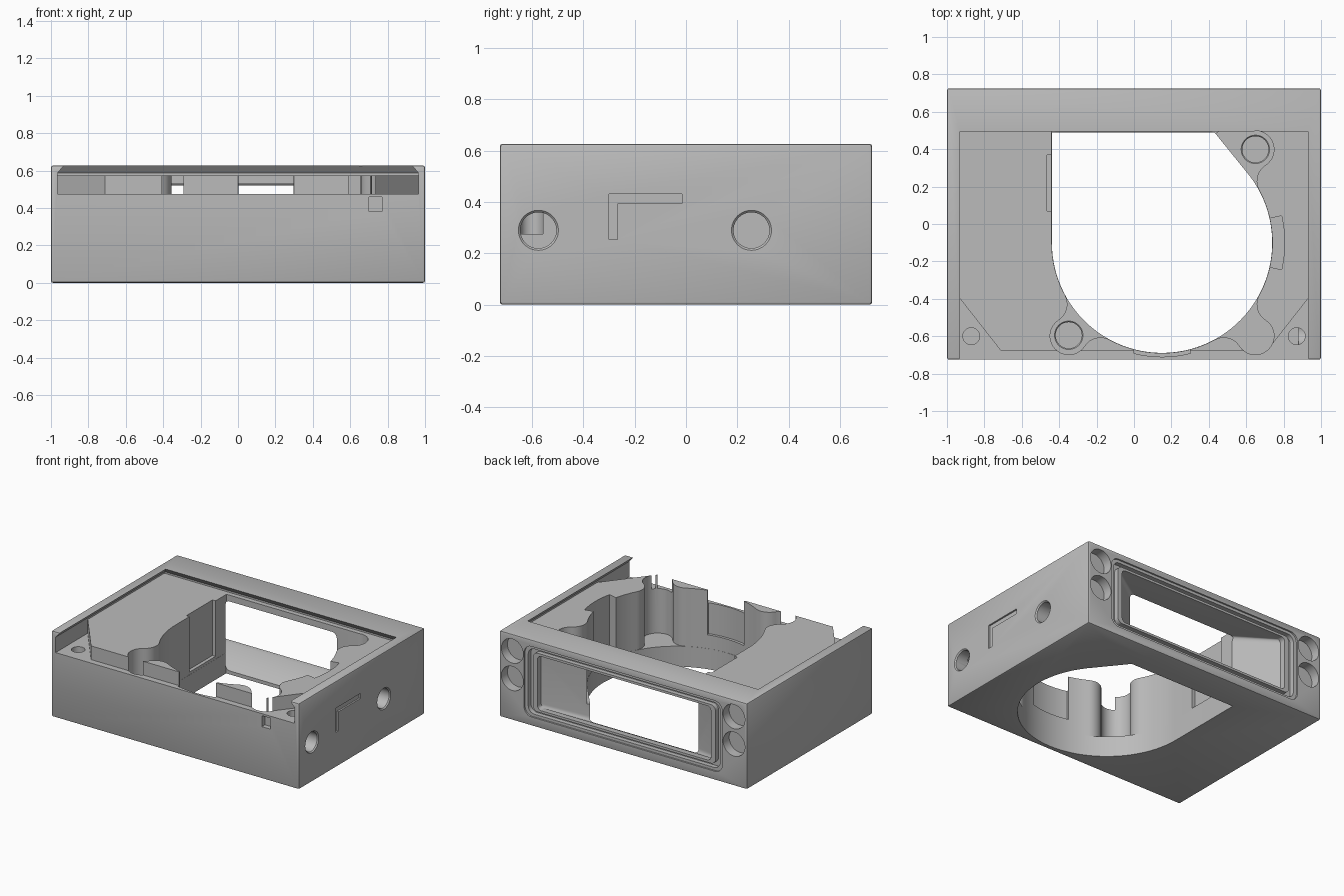
import bpy, bmesh, math
from mathutils import Vector

cube = bpy.data.objects.get("Cube")
if cube:
    bpy.data.objects.remove(cube, do_unlink=True)

grey = bpy.data.materials.new("plain grey")
grey.use_nodes = True
grey.diffuse_color = (0.5, 0.5, 0.5, 1)
grey.node_tree.nodes["Principled BSDF"].inputs["Base Color"].default_value = (0.5, 0.5, 0.5, 1)


def loft(name, rings, closed=False):
    """Skin equal-length rings of points; cap the ends, or join last to first."""
    bm = bmesh.new()
    loops = [[bm.verts.new(p) for p in ring] for ring in rings]
    pairs = list(zip(loops, loops[1:]))
    if closed:
        pairs.append((loops[-1], loops[0]))
    else:
        bm.faces.new(loops[0])
        bm.faces.new(loops[-1])
    n = len(loops[0])
    for a, b in pairs:
        for i in range(n):
            j = (i + 1) % n
            bm.faces.new((a[i], a[j], b[j], b[i]))
    bmesh.ops.recalc_face_normals(bm, faces=bm.faces)
    mesh = bpy.data.meshes.new(name)
    bm.to_mesh(mesh)
    bm.free()
    obj = bpy.data.objects.new(name, mesh)
    bpy.context.collection.objects.link(obj)
    mesh.materials.append(grey)
    return obj


def level(outline, z):
    return [(x, y, z) for x, y in outline]


def prism(name, outline, z0, z1):
    return loft(name, [level(outline, z0), level(outline, z1)])


def rect(x0, x1, y0, y1):
    return [(x0, y0), (x1, y0), (x1, y1), (x0, y1)]


def arc(c, r, a0, a1, n=12):
    """Points on an arc, angles in degrees."""
    steps = [math.radians(a0 + (a1 - a0) * i / n) for i in range(n + 1)]
    return [(c[0] + r * math.cos(a), c[1] + r * math.sin(a)) for a in steps]


def round_rect(x0, x1, z0, z1, r, y):
    pts = []
    for i, (cx, cz) in enumerate(rect(x0 + r, x1 - r, z0 + r, z1 - r)):
        pts += arc((cx, cz), r, 180 + 90 * i, 270 + 90 * i, 6)
    return [(x, y, z) for x, z in pts]


def apply(obj, mod):
    bpy.context.view_layer.objects.active = obj
    bpy.ops.object.modifier_apply(modifier=mod.name)


def cut(cutter):
    mod = body.modifiers.new("cut", 'BOOLEAN')
    mod.operation = 'DIFFERENCE'
    mod.solver = 'EXACT'
    mod.object = cutter
    apply(body, mod)
    bpy.data.objects.remove(cutter, do_unlink=True)


def drill(centre, axis, radius, depth, rim=0.0):
    """Blind round hole from a surface point inward along axis, with a rim chamfer."""
    c, d = Vector(centre), Vector(axis)
    u = d.orthogonal().normalized()
    v = d.cross(u)
    profile = [(radius + rim, -0.02), (radius, depth)]
    if rim:
        profile[1:1] = [(radius + rim, 0), (radius, rim)]
    circle = arc((0, 0), 1, 0, 352.5, 47)
    cut(loft("hole_cutter", [[c + d * t + (u * x + v * y) * r for x, y in circle]
                             for r, t in profile]))


# Body block with softened outer edges
body = prism("housing_body", rect(-1, 1, -0.725, 0.725), 0, 0.627)
bevel = body.modifiers.new("edge", 'BEVEL')
bevel.width = 0.011
bevel.segments = 2
apply(body, bevel)

# Sliding lid channel with undercut sides, open at the front
cut(loft("channel_cutter", [
    level(rect(-0.965, 0.965, -0.8, 0.53), 0.575),
    level(rect(-0.965, 0.965, -0.8, 0.53), 0.587),
    level(rect(-0.93, 0.93, -0.8, 0.495), 0.628),
    level(rect(-0.93, 0.93, -0.8, 0.495), 0.7)]))

# Lowered front strip with corner ledges
cut(prism("ledge_cutter", [(-0.965, -0.8), (0.965, -0.8), (0.965, -0.355), (0.71, -0.68),
                           (-0.71, -0.68), (-0.965, -0.355)], 0.475, 0.581))

# Main cavity: round bowl with three screw lobes blended by fillets
MID, BIG, LOBE, FIL, DIST = (0.15, -0.1), 0.59, 0.1, 0.1, 0.705
blend = math.degrees(math.acos((DIST**2 + (BIG + FIL)**2 - (LOBE + FIL)**2)
                               / (2 * DIST * (BIG + FIL))))
turn = math.degrees(math.acos((DIST**2 + (LOBE + FIL)**2 - (BIG + FIL)**2)
                              / (2 * DIST * (LOBE + FIL))))


def polar(c, r, a):
    return arc(c, r, a, a, 1)[0]


def lobe(a, half=False):
    """Fillet, lobe, fillet around direction a; half stops at the rear wall."""
    centre = polar(MID, DIST, a)
    sweep = 180 - blend - turn
    first = arc(polar(MID, BIG + FIL, a - blend), FIL, a - blend + 180, a - blend + 180 - sweep, 10)
    if half:
        return first + arc(centre, LOBE, a - 180 + turn, 88, 14)[1:]
    last = arc(polar(MID, BIG + FIL, a + blend), FIL, a + blend + 180 + sweep, a + blend + 180, 10)
    return first + arc(centre, LOBE, a - 180 + turn, a + 180 - turn, 20)[1:-1] + last


outline = [(-0.44, 0.495)]
outline += arc(MID, BIG, 180, 225 - blend, 10)[:-1] + lobe(225)
outline += arc(MID, BIG, 225 + blend, 315 - blend, 20)[1:-1] + lobe(315)
outline += arc(MID, BIG, 315 + blend, 405 - blend, 20)[1:-1] + lobe(45, half=True)
outline.append((0.64, 0.495))
cut(prism("cavity_cutter", outline, 0.15, 0.8))

# Opening through the base
cut(prism("base_cutter", [(-0.439, 0.49)] + arc(MID, 0.589, 180, 397, 64) + [(0.43, 0.49)],
          -0.1, 0.2))

# Shallow clip recesses in the cavity wall
cut(prism("left_recess", rect(-0.465, -0.4, 0.07, 0.37), 0.17, 0.7))
for angle, spread, radius, base in ((0, 12.7, 0.655, 0.2), (270, 14.5, 0.61, 0.25)):
    cut(prism("clip_recess", arc(MID, 0.5, angle + spread, angle - spread)
              + arc(MID, radius, angle - spread, angle + spread), base, 0.7))

# Rear window: outer step, seal groove and tapered funnel
cut(loft("step_cutter", [round_rect(-0.8, 0.8, 0.065, 0.58, 0.06, y) for y in (0.713, 0.8)]))
cut(loft("seal_cutter", [
    round_rect(-0.775, 0.775, 0.085, 0.56, 0.05, 0.74),
    round_rect(-0.775, 0.775, 0.085, 0.56, 0.05, 0.68),
    round_rect(-0.738, 0.738, 0.108, 0.537, 0.04, 0.68),
    round_rect(-0.738, 0.738, 0.108, 0.537, 0.04, 0.74)], closed=True))
cut(loft("funnel_cutter", [
    round_rect(-0.435, 0.43, 0.02, 0.53, 0.04, 0.48),
    round_rect(-0.70, 0.70, 0.125, 0.52, 0.03, 0.67),
    round_rect(-0.70, 0.70, 0.125, 0.52, 0.03, 0.8)]))

# Rear magnet pockets and front ledge screw holes
for side in (-1, 1):
    for z in (0.505, 0.305):
        drill((side * 0.895, 0.725, z), (0, -1, 0), 0.088, 0.07)
    drill((side * 0.87, -0.6, 0.475), (0, 0, -1), 0.045, 0.2)

# Screw holes in two lobe floors
for x, y in ((-0.349, -0.595), (0.649, 0.399)):
    drill((x, y, 0.15), (0, 0, -1), 0.07, 0.11, 0.006)

# Side fixing holes and angled mark
for y in (-0.575, 0.255):
    drill((1, y, 0.29), (-1, 0, 0), 0.07, 0.12, 0.008)
mark = [(-0.3, 0.255), (-0.267, 0.255), (-0.267, 0.395), (-0.015, 0.395), (-0.015, 0.432), (-0.3, 0.432)]
cut(loft("mark_cutter", [[(x, y, z) for y, z in mark] for x in (0.988, 1.1)]))

# Small latch notch in the front wall
cut(prism("notch_cutter", rect(0.7, 0.77, -0.8, -0.69), 0.38, 0.46))

# Smooth curved walls, keep crisp edges
bpy.ops.object.select_all(action='DESELECT')
body.select_set(True)
bpy.context.view_layer.objects.active = body
bpy.ops.object.shade_smooth_by_angle(angle=math.radians(25))
